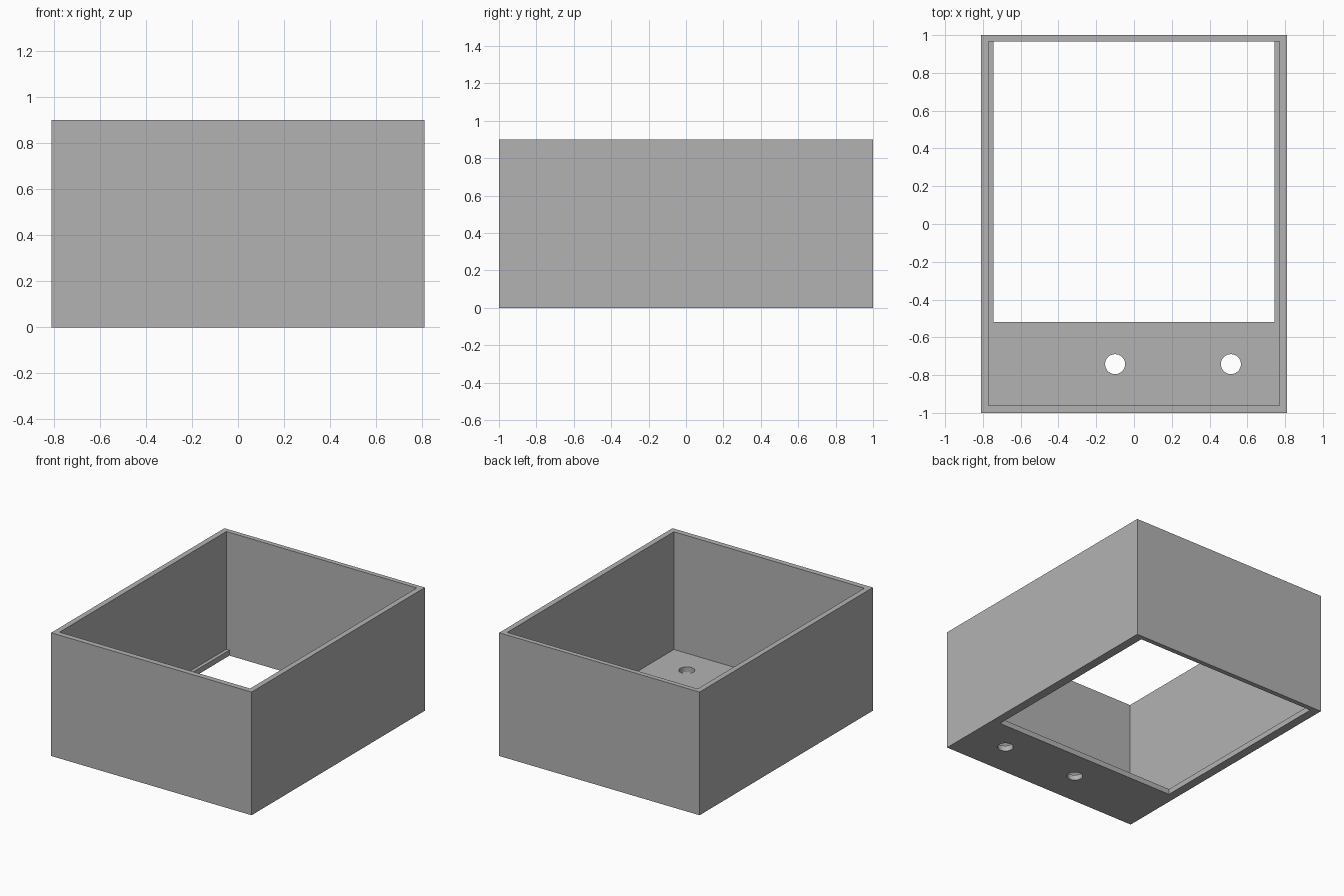
import bpy
import bmesh
from mathutils import Matrix, Vector

cube = bpy.data.objects.get("Cube")
if cube:
    bpy.data.objects.remove(cube, do_unlink=True)

grey = bpy.data.materials.new("plain grey")
grey.use_nodes = True
grey.diffuse_color = (0.45, 0.45, 0.45, 1)
grey.node_tree.nodes["Principled BSDF"].inputs["Base Color"].default_value = (0.45, 0.45, 0.45, 1)

HALF_X, HALF_Y, HEIGHT = 0.81, 1.0, 0.9
FLOOR = 0.04


def add_object(name, bm):
    mesh = bpy.data.meshes.new(name)
    bm.to_mesh(mesh)
    bm.free()
    mesh.materials.append(grey)
    obj = bpy.data.objects.new(name, mesh)
    bpy.context.scene.collection.objects.link(obj)
    return obj


def block(name, low, high):
    low, high = Vector(low), Vector(high)
    bm = bmesh.new()
    bmesh.ops.create_cube(bm, size=1, matrix=Matrix.Translation((low + high) / 2)
                          @ Matrix.Diagonal((high - low).to_4d()))
    return add_object(name, bm)


def peg(name, x, y, radius):
    bm = bmesh.new()
    bmesh.ops.create_cone(bm, cap_ends=True, segments=32, radius1=radius, radius2=radius,
                          depth=0.3, matrix=Matrix.Translation((x, y, 0)))
    return add_object(name, bm)


# Solid outer body
case = block("open_case", (-HALF_X, -HALF_Y, 0), (HALF_X, HALF_Y, HEIGHT))

# Cavity, floor window flush with the back wall, and two round floor holes
cutters = [
    block("cavity_cutter", (-0.77, -0.96, FLOOR), (0.77, 0.965, HEIGHT + 0.2)),
    block("window_cutter", (-0.745, -0.52, -0.2), (0.745, 0.965, 0.3)),
]
for x in (-0.1, 0.513):
    cutters.append(peg("hole_cutter", x, -0.742, 0.053))

for cutter in cutters:
    cutter.hide_render = True
    cut = case.modifiers.new(cutter.name, "BOOLEAN")
    cut.operation = "DIFFERENCE"
    cut.solver = "EXACT"
    cut.object = cutter

# Bake the cuts and discard the cutters
bpy.context.view_layer.update()
baked = bpy.data.meshes.new_from_object(case.evaluated_get(bpy.context.evaluated_depsgraph_get()))
case.modifiers.clear()
case.data = baked
for cutter in cutters:
    bpy.data.objects.remove(cutter, do_unlink=True)

# Crisp walls, smooth hole sides
bpy.ops.object.select_all(action="DESELECT")
case.select_set(True)
bpy.context.view_layer.objects.active = case
bpy.ops.object.shade_smooth_by_angle()
